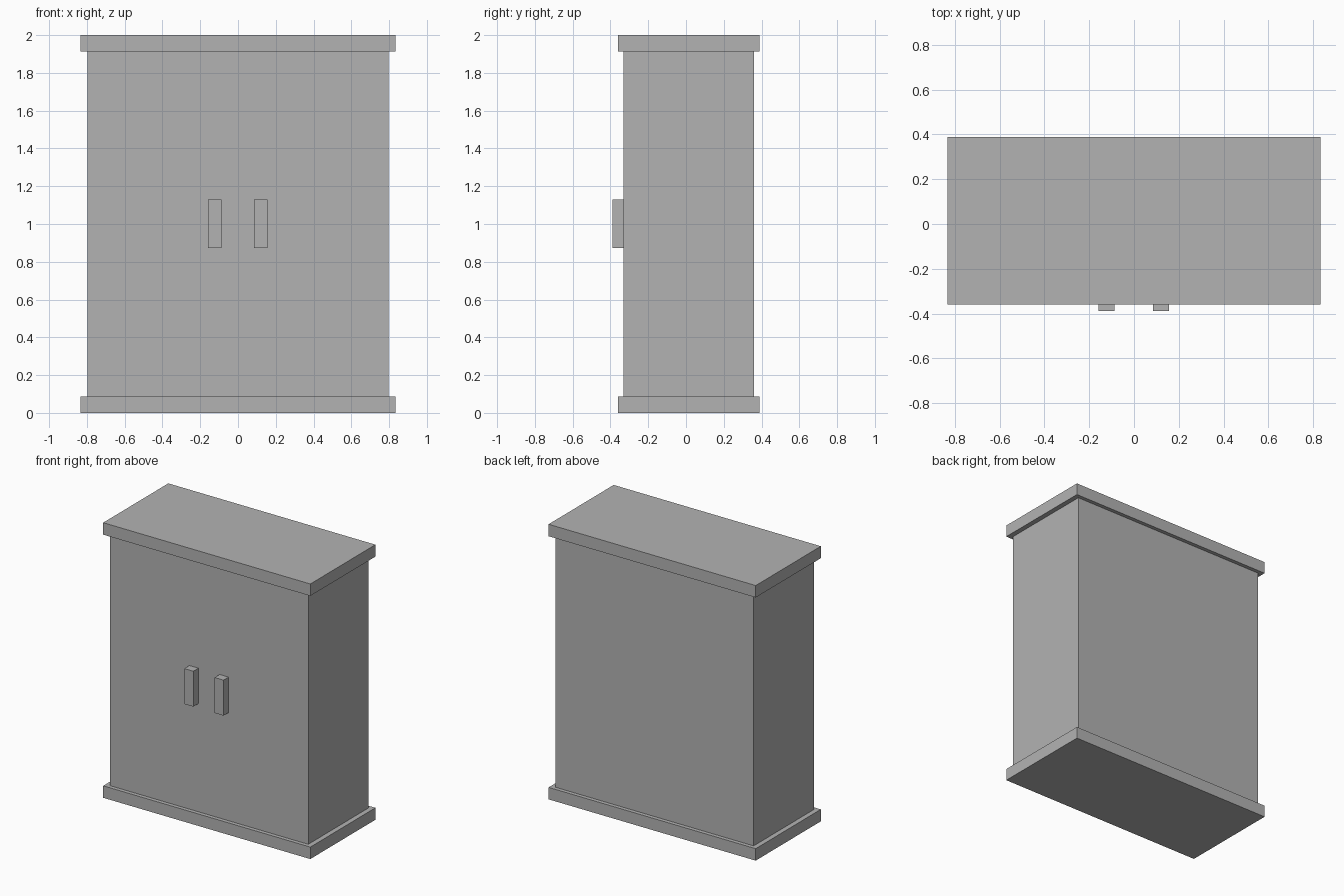
import bpy

cube = bpy.data.objects.get("Cube")
if cube:
    bpy.data.objects.remove(cube, do_unlink=True)

# One plain grey for the whole cabinet
grey = bpy.data.materials.new("plain grey")
grey.use_nodes = True
colour = (0.45, 0.45, 0.45, 1)
grey.diffuse_color = colour
grey.node_tree.nodes["Principled BSDF"].inputs["Base Color"].default_value = colour


def box(name, low, high):
    """Add a flat-sided box between two opposite corners."""
    centre = [(a + b) / 2 for a, b in zip(low, high)]
    size = [b - a for a, b in zip(low, high)]
    bpy.ops.mesh.primitive_cube_add(size=1, location=centre)
    obj = bpy.context.object
    obj.name = name
    obj.scale = size
    bpy.ops.object.transform_apply(location=False, rotation=False, scale=True)
    obj.data.materials.append(grey)
    return obj


# Cabinet body
box("cabinet_body", (-0.797, -0.331, 0.087), (0.797, 0.361, 1.913))

# Overhanging slabs at the bottom and top
for name, z in (("base_slab", 0), ("top_slab", 1.913)):
    box(name, (-0.833, -0.359, z), (0.833, 0.389, z + 0.087))

# Pair of door handles
for side, x in (("right", -0.123), ("left", 0.12)):
    box(side + "_handle", (x - 0.036, -0.389, 0.873), (x + 0.036, -0.331, 1.131))
